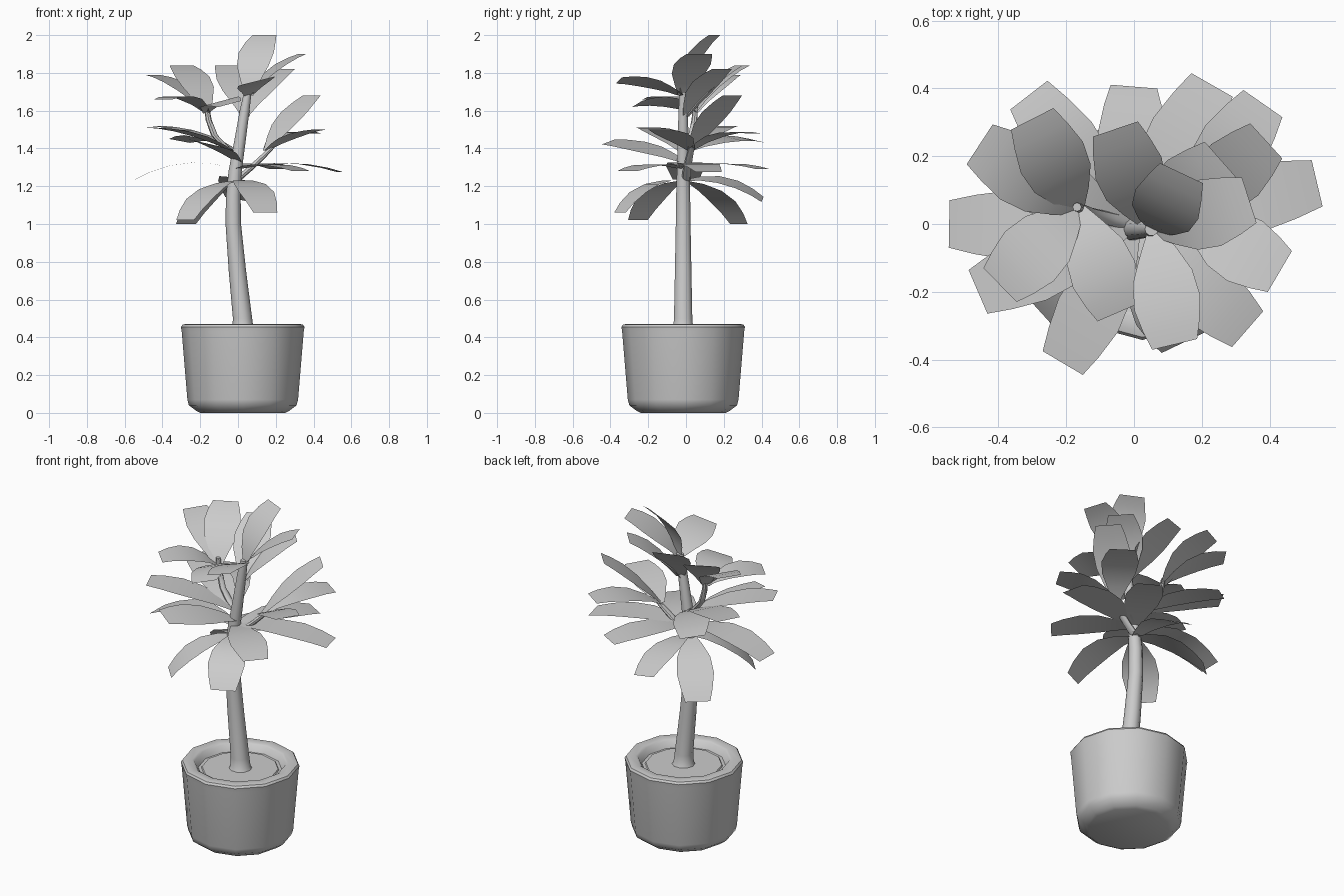
import bpy, math
from mathutils import Vector

if "Cube" in bpy.data.objects:
    bpy.data.objects.remove(bpy.data.objects["Cube"])


def make_object(name, verts, faces, angle=40):
    me = bpy.data.meshes.new(name)
    me.from_pydata([tuple(v) for v in verts], [], faces)
    me.update()
    ob = bpy.data.objects.new(name, me)
    bpy.context.collection.objects.link(ob)
    bpy.ops.object.select_all(action='DESELECT')
    ob.select_set(True)
    bpy.context.view_layer.objects.active = ob
    bpy.ops.object.shade_smooth_by_angle(angle=math.radians(angle))
    return ob


def tube(name, rings, sides):
    """Horizontal rings (x, y, z, radius) joined into a capped, closed skin."""
    verts, faces = [], []
    for x, y, z, r in rings:
        for i in range(sides):
            a = 2 * math.pi * i / sides
            verts.append((x + r * math.cos(a), y + r * math.sin(a), z))
    for k in range(len(rings) - 1):
        for i in range(sides):
            j = (i + 1) % sides
            faces.append((k * sides + i, k * sides + j,
                          (k + 1) * sides + j, (k + 1) * sides + i))
    faces.append(tuple(reversed(range(sides))))
    top = (len(rings) - 1) * sides
    faces.append(tuple(range(top, top + sides)))
    return make_object(name, verts, faces)


def leaf(name, base, tip, arch, roll=0):
    """Arched blade: narrow stalk end, wide middle, cut-off tip."""
    base, tip = Vector(base), Vector(tip)
    chord = tip - base
    side = chord.cross(Vector((0, 0, 1))).normalized()
    up = side.cross(chord).normalized()
    ctrl = (base + tip) / 2 + up * arch * 2
    side = (side + up * roll).normalized()
    verts, faces = [], []
    for t, w in ((0, .045), (.2, .115), (.42, .185), (.65, .205), (.85, .175), (1, .14)):
        p = base * (1 - t) ** 2 + ctrl * 2 * t * (1 - t) + tip * t * t
        verts += [p - side * w / 2, p + side * w / 2]
    for k in range(5):
        faces.append((2 * k, 2 * k + 1, 2 * k + 3, 2 * k + 2))
    make_object(name, verts, faces)


# Pot with rounded rim, inner wall and soil
PX, PY = .025, -.015
profile = [(.225, 0), (.245, .01), (.285, .04), (.293, .07), (.323, .43), (.327, .455),
           (.319, .467), (.305, .47), (.265, .47), (.252, .462), (.232, .425)]
tube("pot", [(PX, PY, z, r) for r, z in profile], 12)
tube("soil", [(PX, PY, .42, .218), (PX, PY, .432, .21)], 12)

# Trunk and two side branches
tube("trunk", [(.028, PY, .42, .07), (.026, PY, .445, .056), (.024, PY, .5, .051),
               (-.003, PY, .75, .046), (-.025, PY, 1.0, .041), (-.025, PY, 1.15, .039),
               (-.015, PY, 1.28, .035), (.012, PY, 1.45, .03), (.035, PY, 1.6, .026),
               (.052, PY, 1.7, .02)], 10)
tube("left_branch", [(.0, 0, 1.36, .02), (-.07, .015, 1.41, .02), (-.125, .03, 1.47, .018),
                     (-.155, .045, 1.55, .016), (-.168, .05, 1.63, .013)], 8)
tube("right_branch", [(-.01, 0, 1.23, .024), (.06, .005, 1.29, .022),
                      (.12, .015, 1.345, .02), (.18, .03, 1.405, .015)], 8)

# Leaf whorls: base point, then (tip x, y, z, arch, roll) per leaf
whorls = {
    "crown_leaf": ((.06, -.02, 1.68), [
        (.14, .15, 2.0, .045), (.34, .07, 1.9, .03), (.12, -.355, 1.76, .025, -.25)]),
    "upper_leaf": ((.04, 0, 1.57), [
        (-.055, .28, 1.84, .03), (.255, .19, 1.82, .03)]),
    "left_branch_leaf": ((-.165, .045, 1.59), [
        (-.30, .31, 1.84, .04), (-.455, .235, 1.79, .04),
        (-.395, -.18, 1.66, .045), (-.045, -.26, 1.635, .035, -.25)]),
    "right_branch_leaf": ((.15, .025, 1.39), [
        (.39, .245, 1.68, .02), (.38, .355, 1.48, .04), (.43, -.14, 1.5, .02)]),
    "middle_leaf": ((-.02, -.01, 1.38), [
        (-.46, -.2, 1.51, .03),
        (-.31, .38, 1.44, .04, -.15), (-.44, .22, 1.52, .03)]),
    "front_leaf": ((0, -.015, 1.33), [(-.21, -.41, 1.435, .02, .2)]),
    "spreading_leaf": ((-.01, -.01, 1.29), [
        (.54, .12, 1.275, .04), (.335, -.31, 1.28, .03),
        (.23, .41, 1.29, .03), (-.545, 0, 1.235, .06)]),
    "drooping_leaf": ((-.015, -.015, 1.23), [
        (.145, -.35, 1.06, .06), (-.28, -.255, 1.02, .05),
        (-.275, .28, 1.0, .05), (0, .405, 1.13, .05, -.2)]),
}
for name, (base, tips) in whorls.items():
    for i, (x, y, z, *bend) in enumerate(tips, 1):
        leaf(f"{name}_{i}", base, (x, y, z), *bend)
